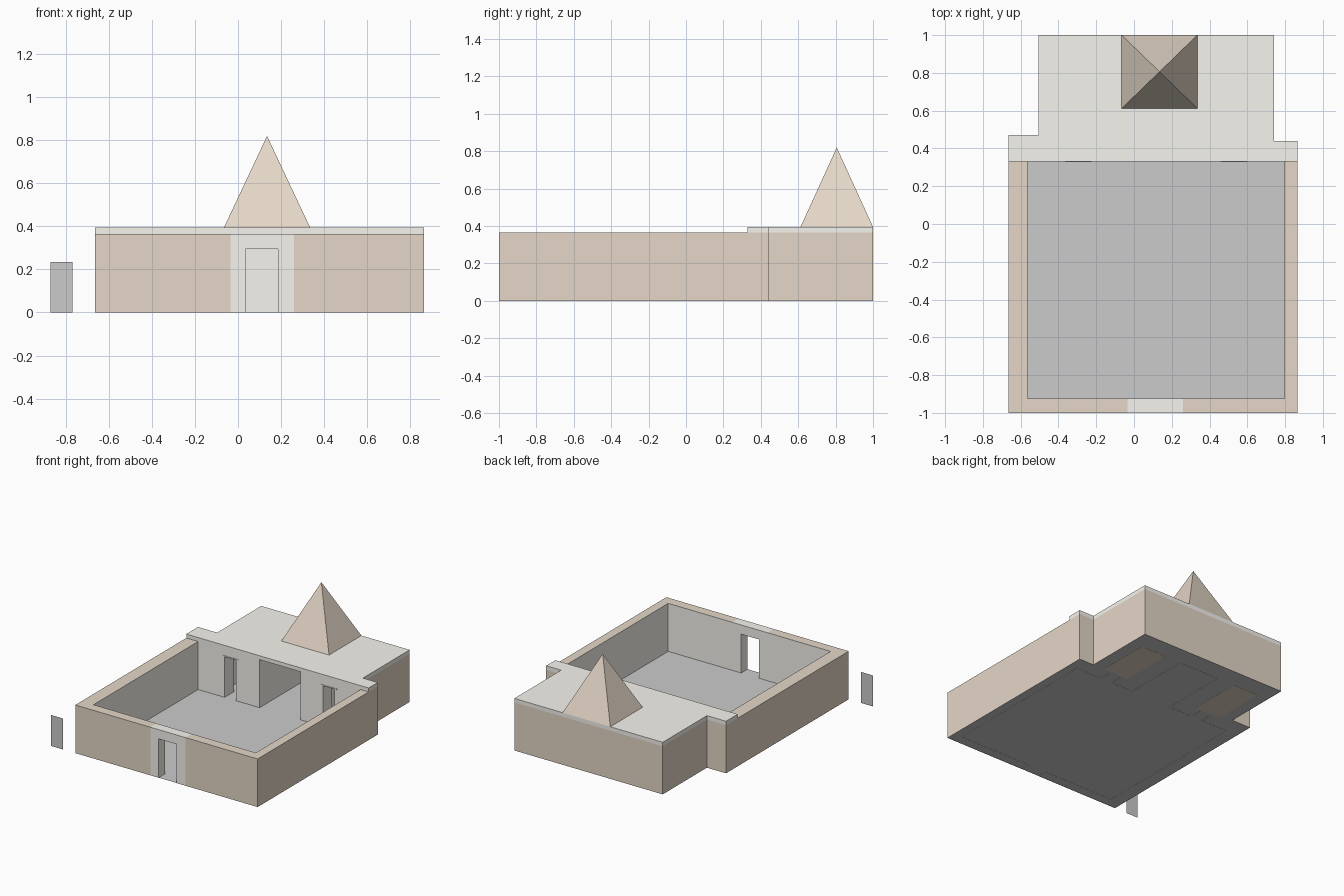
import bpy, bmesh

if "Cube" in bpy.data.objects:
    bpy.data.objects.remove(bpy.data.objects["Cube"])


def material(name, rgb):
    m = bpy.data.materials.new(name)
    m.diffuse_color = (*rgb, 1)
    m.use_nodes = True
    m.node_tree.nodes["Principled BSDF"].inputs["Base Color"].default_value = m.diffuse_color
    return m


STONE = material("sandstone", (0.78, 0.68, 0.57))
PLASTER = material("pale_plaster", (0.92, 0.91, 0.86))
S, P, N = 0, 1, None          # sandstone, plaster, open (no face)
WALL, ROOF, MID = 0.365, 0.395, 0.117


def finish(bm, name, materials=(STONE, PLASTER)):
    mesh = bpy.data.meshes.new(name)
    bm.to_mesh(mesh)
    bm.free()
    for m in materials:
        mesh.materials.append(m)
    obj = bpy.data.objects.new(name, mesh)
    bpy.context.collection.objects.link(obj)
    return obj


def prism(name, outline, lo, hi, caps, upright=False):
    """Extrude an anticlockwise outline of (a, b, surface of the following edge).
    Upright prisms have an x-z outline and are extruded along y."""
    bm = bmesh.new()

    def ring(h):
        return [bm.verts.new((a, h, b) if upright else (a, b, h)) for a, b, _ in outline]

    bottom, top = ring(lo), ring(hi)

    def face(verts, surface):
        if surface is not None:
            f = bm.faces.new(verts[::-1] if upright else verts)
            f.material_index = surface

    for i, (_, _, surface) in enumerate(outline):
        j = (i + 1) % len(outline)
        face([bottom[i], bottom[j], top[j], top[i]], surface)
    face(bottom[::-1], caps[0])
    face(top, caps[1])
    bmesh.ops.delete(bm, geom=[v for v in bm.verts if not v.link_faces], context='VERTS')
    return finish(bm, name)


def rect(x0, y0, x1, y1, front=P, right=P, back=P, left=P):
    return [(x0, y0, front), (x1, y0, right), (x1, y1, back), (x0, y1, left)]


def flat(name, points, z, materials=()):
    bm = bmesh.new()
    bm.faces.new([bm.verts.new((x, y, z)) for x, y in points])
    return finish(bm, name, materials)


# courtyard walls: sandstone outside, plaster inside
prism("court_wall_left", [
    (-.665, -1, S), (-.035, -1, N), (-.035, -.925, P), (-.565, -.925, P),
    (-.565, .33, N), (-.665, .33, S)], 0, WALL, (N, S))
prism("court_wall_right", [
    (.26, -1, S), (.865, -1, S), (.865, .33, N), (.797, .33, P),
    (.797, -.925, P), (.26, -.925, N)], 0, WALL, (N, S))

# plaster gateway with its door opening
prism("gateway", [
    (-.035, 0, N), (.035, 0, P), (.035, .295, P), (.185, .295, P), (.185, 0, N),
    (.26, 0, N), (.26, WALL, P), (-.035, WALL, N)], -1, -.925, (P, P), upright=True)

# chapel block: a side room either side of a central hall
DOORS = [MID - .365 - .095, MID + .365]
ROOMS = [(MID - .525, MID - .312), (MID + .312, MID + .525)]


def side_room(i):
    d0, d1 = DOORS[i], DOORS[i] + .095
    r0, r1 = ROOMS[i]
    return [(d0, .33, P), (d0, .44, P), (r0, .44, P), (r0, .85, P),
            (r1, .85, P), (r1, .44, P), (d1, .44, P), (d1, .33, P)]


hall = [(-.05, .33, P), (-.05, .85, P), (.293, .85, P), (.293, .33, P)]
prism("chapel_walls",
      [(-.665, .33, N), (-.565, .33, P)] + side_room(0) + hall + side_room(1)
      + [(.797, .33, N), (.865, .33, S), (.865, .44, S), (.74, .44, S),
         (.74, 1, S), (-.505, 1, S), (-.505, .47, S), (-.665, .47, S)],
      0, WALL, (N, N))

# door heads, thin lintel mouldings and room floors
for i, side in enumerate(("left", "right")):
    d0, d1 = DOORS[i], DOORS[i] + .095
    prism("door_head_" + side, rect(d0, .31, d1, WALL, P, N, N, N),
          .33, .44, (P, P), upright=True)
    prism("lintel_" + side, rect(d0 - .022, .327, d1 + .022, .331),
          .31, .318, (P, P))
    r0, r1 = ROOMS[i]
    flat("room_floor_" + side, [(r0, .44), (r1, .44), (r1, .85), (r0, .85)], 0, (STONE,))

# floor and roof slab share the stepped rear footprint
rear = [(.865, .44), (.74, .44), (.74, 1), (-.505, 1), (-.505, .47), (-.665, .47)]
flat("floor", [(-.665, -1), (.865, -1)] + rear, 0.001)
prism("roof_slab", [(x, y, P) for x, y in [(-.665, .33), (.865, .33)] + rear],
      WALL, ROOF, (P, P))

# pyramid on the roof
bm = bmesh.new()
base = [bm.verts.new((x, y, ROOF)) for x, y in
        [(-.065, .612), (.335, .612), (.335, 1), (-.065, 1)]]
apex = bm.verts.new((.135, .806, .82))
for i in range(4):
    bm.faces.new([base[i], base[(i + 1) % 4], apex])
finish(bm, "roof_pyramid")

# free-standing thin upright panel beside the gateway
bm = bmesh.new()
bm.faces.new([bm.verts.new((x, -1, z)) for x, z in
              [(-.87, 0), (-.77, 0), (-.77, .235), (-.87, .235)]])
finish(bm, "standing_panel", ())
